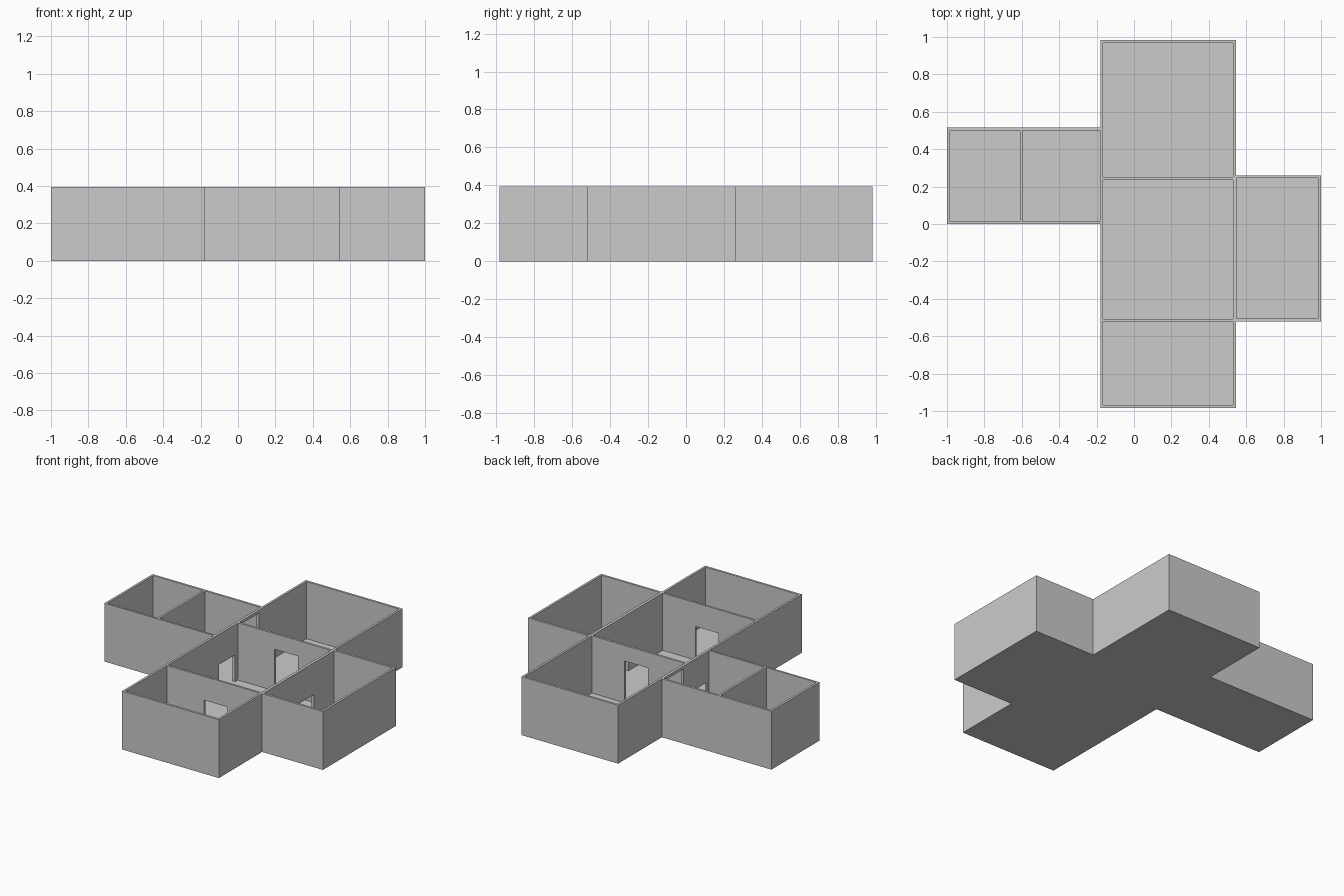
import bpy, bmesh

if "Cube" in bpy.data.objects:
    bpy.data.objects.remove(bpy.data.objects["Cube"])

FLOOR, TOP = 0.008, 0.395


def prism(name, pts, z0, z1):
    """Closed vertical prism from a counter-clockwise outline."""
    bm = bmesh.new()
    face = bm.faces.new([bm.verts.new((x, y, z0)) for x, y in pts])
    ext = bmesh.ops.extrude_face_region(bm, geom=[face], use_keep_orig=True)
    top = [v for v in ext["geom"] if isinstance(v, bmesh.types.BMVert)]
    bmesh.ops.translate(bm, verts=top, vec=(0, 0, z1 - z0))
    bmesh.ops.recalc_face_normals(bm, faces=bm.faces)
    me = bpy.data.meshes.new(name)
    bm.to_mesh(me)
    bm.free()
    ob = bpy.data.objects.new(name, me)
    bpy.context.collection.objects.link(ob)
    return ob


def carve(target, name, x0, x1, y0, y1, z1):
    """Subtract a box standing on the floor level."""
    cutter = prism(name, [(x0, y0), (x1, y0), (x1, y1), (x0, y1)], FLOOR, z1)
    cutter.hide_render = True
    mod = target.modifiers.new(name, 'BOOLEAN')
    mod.operation, mod.solver, mod.object = 'DIFFERENCE', 'EXACT', cutter
    bpy.context.view_layer.objects.active = target
    bpy.ops.object.modifier_apply(modifier=name)
    bpy.data.objects.remove(cutter)


# Building outline as a solid block
outline = [(-.18, -.983), (.545, -.983), (.545, -.52), (1, -.52),
           (1, .26), (.545, .26), (.545, .983), (-.18, .983),
           (-.18, .515), (-1, .515), (-1, 0), (-.18, 0)]
house = prism("house_walls_and_floor", outline, 0, TOP)

# Open-topped rooms
rooms = {
    "back_room": (-.165, .53, .25, .968),
    "centre_room": (-.165, .53, -.507, .235),
    "front_room": (-.165, .53, -.968, -.521),
    "right_room": (.549, .985, -.505, .245),
    "inner_left_room": (-.596, -.183, .013, .5),
    "outer_left_room": (-.985, -.61, .013, .5),
}
for name, (x0, x1, y0, y1) in rooms.items():
    carve(house, name, x0, x1, y0, y1, TOP + .1)

# Doorways through the shared walls
doors = {
    "front_doorway": (.11, .285, -.54, -.49, .235),
    "back_doorway": (.11, .285, .22, .27, .29),
    "right_doorway": (.51, .57, -.14, .03, .18),
    "left_doorway": (-.2, -.15, .035, .205, .19),
    "back_left_doorway": (-.2, -.15, .29, .46, .375),
    "inner_doorway": (-.63, -.58, .165, .335, .19),
}
for name, box in doors.items():
    carve(house, name, *box)
